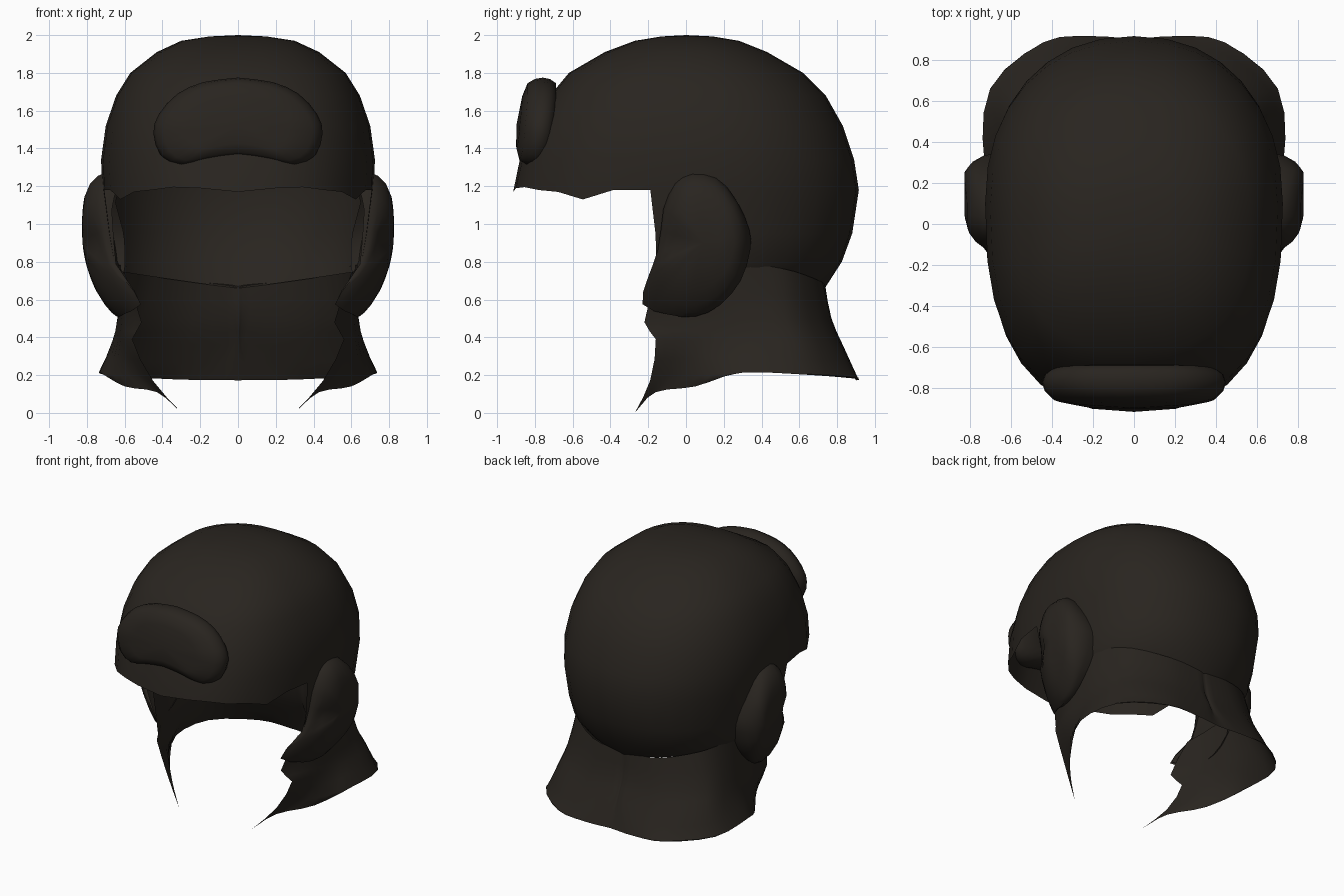
import bpy, bmesh, math
from mathutils import Vector

if "Cube" in bpy.data.objects:
    bpy.data.objects.remove(bpy.data.objects["Cube"])

mat = bpy.data.materials.new("dark_leather")
mat.diffuse_color = (0.022, 0.018, 0.014, 1)
mat.use_nodes = True
mat.node_tree.nodes["Principled BSDF"].inputs["Base Color"].default_value = mat.diffuse_color


def finish(name, bm, mirror=False, angle=60):
    bmesh.ops.remove_doubles(bm, verts=bm.verts, dist=0.0005)
    bmesh.ops.recalc_face_normals(bm, faces=bm.faces)
    me = bpy.data.meshes.new(name)
    bm.to_mesh(me)
    bm.free()
    ob = bpy.data.objects.new(name, me)
    bpy.context.collection.objects.link(ob)
    me.materials.append(mat)
    if mirror:
        m = ob.modifiers.new("mirror", 'MIRROR')
        m.use_clip = True
    bpy.ops.object.select_all(action='DESELECT')
    ob.select_set(True)
    bpy.context.view_layer.objects.active = ob
    bpy.ops.object.shade_smooth_by_angle(angle=math.radians(angle))
    return ob


def grid(bm, rows, closed=False, keep=lambda r, c: True):
    vs = [[bm.verts.new(p) for p in row] for row in rows]
    n = len(rows[0])
    for r in range(len(rows) - 1):
        for c in range(n if closed else n - 1):
            d = (c + 1) % n
            if keep(r, c):
                bm.faces.new((vs[r][c], vs[r][d], vs[r + 1][d], vs[r + 1][c]))
    bmesh.ops.delete(bm, geom=[v for v in bm.verts if not v.link_faces], context='VERTS')


def spline(pts, steps):
    # Catmull-Rom resampling of an open path
    p = [Vector(q) for q in pts]
    p = [2 * p[0] - p[1]] + p + [2 * p[-1] - p[-2]]
    out = []
    for i in range(1, len(p) - 2):
        a, b, c, d = p[i - 1:i + 3]
        for s in range(steps):
            t = s / steps
            out.append(0.5 * (2 * b + (c - a) * t + (2 * a - 5 * b + 4 * c - d) * t * t
                              + (3 * b - a - 3 * c + d) * t ** 3))
    return out + [p[-2]]


# Crown: stacked rounded outlines; the lowest rows only wrap the sides and back
# z, front y, back y, half width, y of widest point
LEVELS = [(2.0, 0, 0, 0, 0), (1.993, -.13, .14, .15, 0), (1.97, -.27, .28, .30, 0),
          (1.91, -.43, .43, .43, .01), (1.80, -.62, .62, .57, .03), (1.68, -.72, .74, .645, .05),
          (1.52, -.81, .83, .70, .08), (1.34, -.88, .89, .725, .1), (1.18, -.915, .915, .718, .1),
          (.95, -.82, .88, .69, .1), (.80, -.80, .825, .665, .1), (.66, -.80, .735, .64, .1)]
COLS = 16
rows = []
for r, (z, yf, yb, w, c) in enumerate(LEVELS):
    row = []
    for i in range(COLS + 1):
        t = math.pi * i / COLS
        s, k = max(0, math.sin(t)), math.cos(t)
        front = k > 0
        e = 2 / 2.6 if front else 2 / 2.2
        x = w * s ** e if 0 < i < COLS else 0
        y = c - (c - yf) * abs(k) ** e if front else c + (yb - c) * abs(k) ** e
        dz = 0
        if r == 8 and i < 7:          # wavy brow edge
            dz = [-.01, .01, .015, 0, -.01, -.05, 0][i]
        if r == 11:                   # back seam rises toward the ears
            dz = .09 * s
        row.append((x, y, z + dz))
    rows.append(row)
bm = bmesh.new()
grid(bm, rows, keep=lambda r, c: r < 8 or c >= 7)
finish("cap_crown", bm, mirror=True)

# Neck flap: flares outward, with long pointed front corners and a centre crease
NECK = [
    [(.60, -.15, .74), (.625, .0, .76), (.635, .2, .78), (.60, .4, .78), (.50, .57, .75), (.28, .705, .70), (.06, .735, .68), (0, .735, .67)],
    [(.51, -.22, .48), (.60, -.02, .50), (.63, .18, .50), (.635, .38, .50), (.58, .59, .50), (.33, .745, .50), (.06, .77, .50), (0, .755, .50)],
    [(.56, -.16, .39), (.61, .0, .38), (.645, .2, .38), (.665, .42, .38), (.62, .64, .37), (.38, .80, .36), (.06, .83, .36), (0, .815, .36)],
    [(.45, -.19, .17), (.54, -.05, .20), (.66, .13, .20), (.725, .32, .23), (.695, .65, .215), (.44, .875, .195), (.2, .91, .185), (0, .895, .185)],
    [(.30, -.27, .002), (.43, -.16, .11), (.60, .05, .14), (.725, .30, .215), (.70, .66, .205), (.44, .885, .19), (.2, .91, .185), (0, .895, .182)],
]
fine = [spline(r, 3) for r in NECK]
cols = [spline([r[i] for r in fine], 2) for i in range(len(fine[0]))]
bm = bmesh.new()
grid(bm, cols)
finish("neck_flap", bm, mirror=True)


# Padded shapes: concentric copies of an outline laid over a shaping function
def pad(name, outline, centre, layers, place, mirror):
    loop = spline(outline + outline[:1], 2)[:-1]
    bm = bmesh.new()
    grid(bm, [[place(centre[0] + (p.x - centre[0]) * scale,
                     centre[1] + (p.y - centre[1]) * scale, depth) for p in loop]
              for scale, depth in layers], closed=True)
    return finish(name, bm, mirror)


# Ear flaps (outline in y, z)
EAR = [(-.12, 1.08), (-.06, 1.22), (.03, 1.275), (.16, 1.25), (.27, 1.12), (.335, .97),
       (.34, .86), (.29, .70), (.18, .57), (.05, .51), (-.09, .52), (-.23, .575),
       (-.20, .72), (-.15, .86)]


def ear_place(y, z, depth):
    x = .825 - 2.4 * max(0, .05 - y) ** 2 - .8 * max(0, .95 - z) ** 2
    x -= .8 * max(0, z - 1.02) ** 2 + .8 * max(0, y - .27)
    x -= .06 * math.exp(-((y + .07) ** 2 + (z - .9) ** 2) / .004)   # pinched fold
    thin = min(1, max(.25, 1 + 5 * (y + .02))) * min(1, .3 + max(0, z - .5) * 3)
    return (x - depth * thin, y, z)


pad("ear_flap", EAR, (.09, .9),
    [(.97, .17), (1, .085), (.95, .04), (.84, .012), (.65, 0), (.35, 0), (0, 0)],
    ear_place, True)

# Brow pad: kidney-shaped cushion (outline in x, z)
half = [(.18, 1.752), (.32, 1.69), (.42, 1.58), (.448, 1.48), (.41, 1.365), (.31, 1.31), (.18, 1.335)]
BROW = [(0, 1.775)] + half + [(0, 1.36)] + [(-x, z) for x, z in reversed(half)]


def brow_place(x, z, depth):
    tilt = .16 * max(0, z - 1.52) - .10 * max(0, 1.5 - z)
    return (x, -.80 + .15 * x * x + tilt + depth, z)


pad("brow_pad", BROW, (0, 1.53),
    [(0, .09), (.6, .09), (.88, .075), (.97, .04), (1, 0), (.97, -.04), (.88, -.075), (.6, -.092), (0, -.098)],
    brow_place, False)
